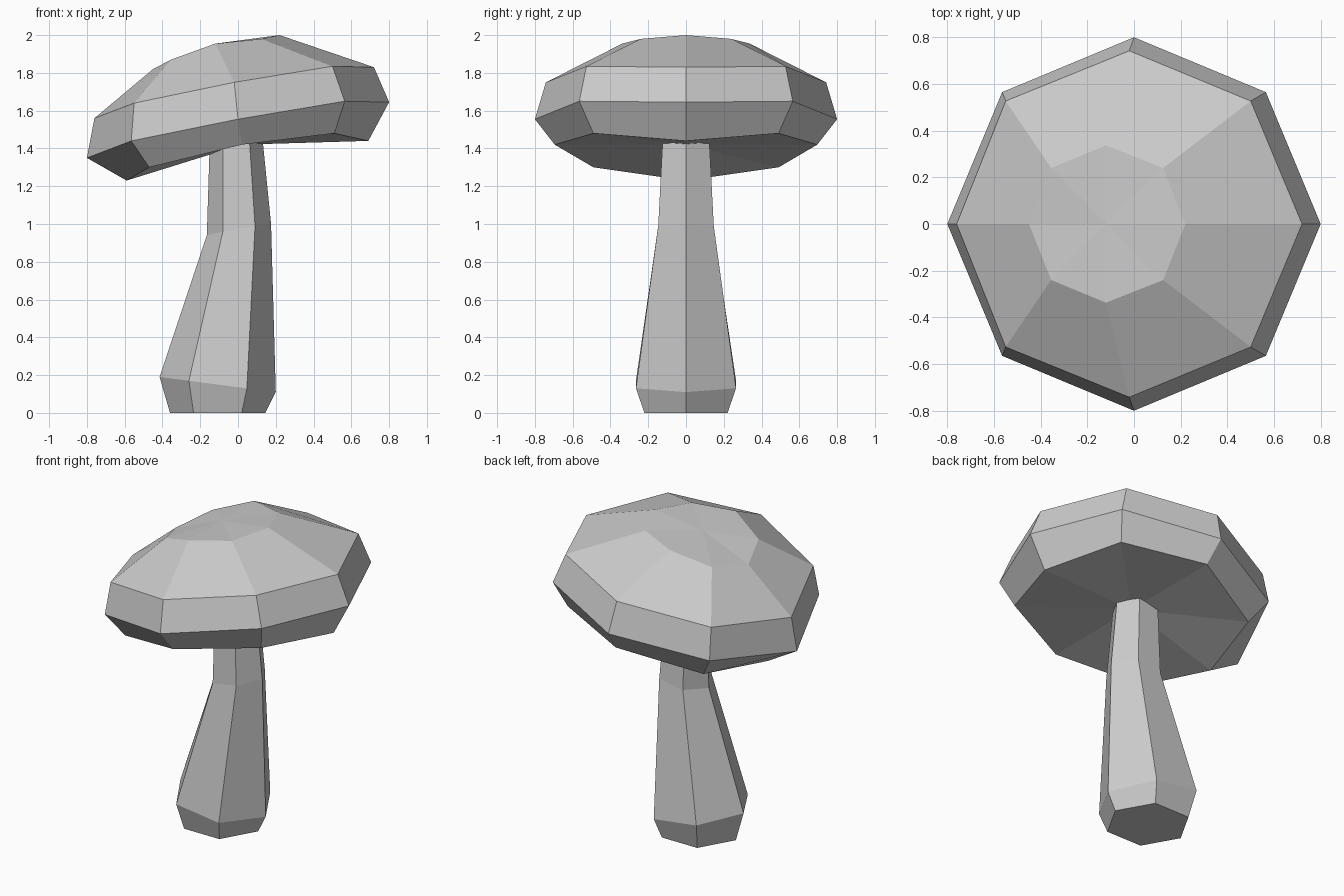
import bpy, bmesh

if "Cube" in bpy.data.objects:
    bpy.data.objects.remove(bpy.data.objects["Cube"])


def ring(bm, half):
    """Closed ring from right-to-left half profile, mirrored across y = 0."""
    pts = half + [(x, -y, z) for x, y, z in reversed(half[1:-1])]
    return [bm.verts.new(p) for p in pts]


def bridge(bm, a, b):
    n = len(a)
    for i in range(n):
        j = (i + 1) % n
        bm.faces.new((a[i], a[j], b[j], b[i]))


def fan(bm, r, centre):
    c = bm.verts.new(centre)
    for i in range(len(r)):
        bm.faces.new((r[i], r[(i + 1) % len(r)], c))


def finish(bm, name):
    bmesh.ops.recalc_face_normals(bm, faces=bm.faces[:])
    me = bpy.data.meshes.new(name)
    bm.to_mesh(me)
    bm.free()
    bpy.context.collection.objects.link(bpy.data.objects.new(name, me))


# Cap: eight-sided rings that bend down toward -x
# each ring: x values, z values (right to left), diagonal y, middle y
cap_rings = [
    ((0.69, 0.51, 0.02, -0.47, -0.59), (1.44, 1.48, 1.42, 1.30, 1.23), 0.49, 0.695),
    ((0.80, 0.565, 0.0, -0.565, -0.80), (1.645, 1.65, 1.555, 1.44, 1.35), 0.565, 0.80),
    ((0.72, 0.50, -0.02, -0.55, -0.76), (1.83, 1.835, 1.75, 1.64, 1.56), 0.527, 0.742),
    ((0.22, 0.125, -0.12, -0.355, -0.45), (2.0, 1.98, 1.955, 1.87, 1.82), 0.24, 0.337),
]
bm = bmesh.new()
rings = []
for xs, zs, yd, ym in cap_rings:
    rings.append(ring(bm, list(zip(xs, (0, yd, ym, yd, 0), zs))))
for a, b in zip(rings, rings[1:]):
    bridge(bm, a, b)
fan(bm, rings[0], (0.02, 0, 1.42))
fan(bm, rings[-1], (-0.12, 0, 1.955))
finish(bm, "mushroom_cap")

# Stem: six-sided rings following a gentle curve
stem_rings = [
    ((0.145, 0.02, -0.235, -0.36), (0, 0, 0, 0), 0.22),
    ((0.20, 0.047, -0.26, -0.415), (0.11, 0.13, 0.17, 0.19), 0.265),
    ((0.175, 0.09, -0.08, -0.165), (1.0, 0.99, 0.96, 0.94), 0.147),
    ((0.13, 0.06, -0.08, -0.15), (1.45, 1.45, 1.43, 1.42), 0.123),
]
bm = bmesh.new()
rings = []
for xs, zs, y in stem_rings:
    rings.append(ring(bm, list(zip(xs, (0, y, y, 0), zs))))
for a, b in zip(rings, rings[1:]):
    bridge(bm, a, b)
bm.faces.new(rings[0])
bm.faces.new(rings[-1])
finish(bm, "mushroom_stem")
